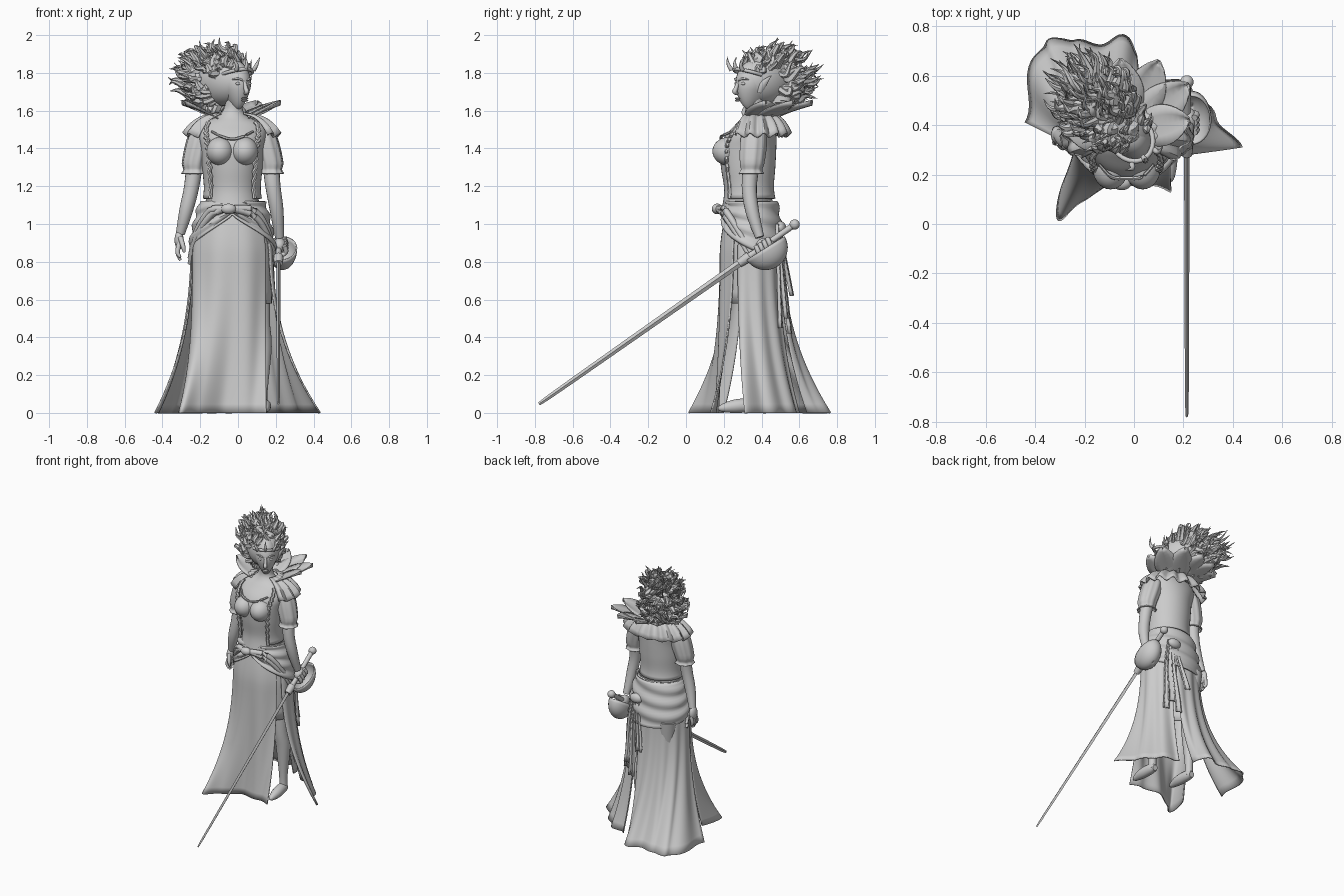
import bpy, bmesh, math, random
from mathutils import Vector, Matrix

random.seed(4)
cube = bpy.data.objects.get("Cube")
if cube:
    bpy.data.objects.remove(cube)

clay = bpy.data.materials.new("clay_grey")
clay.use_nodes = True
clay.diffuse_color = (0.6, 0.6, 0.6, 1)
clay.node_tree.nodes["Principled BSDF"].inputs["Base Color"].default_value = clay.diffuse_color
TAU = math.tau


def spline(pts, n):
    """Catmull-Rom through tuples of any length, n samples per span."""
    p = [pts[0]] + list(pts) + [pts[-1]]
    out = []
    for i in range(1, len(p) - 2):
        for k in range(n):
            t = k / n
            out.append(tuple(b + t / 2 * (c - a + t * (2 * a - 5 * b + 4 * c - d + t * (3 * (b - c) + d - a)))
                             for a, b, c, d in zip(p[i - 1], p[i], p[i + 1], p[i + 2])))
    return out + [tuple(pts[-1])]


def grid(bm, rows, closed=False, caps=False):
    vs = [[bm.verts.new(p) for p in r] for r in rows]
    n = len(vs[0])
    for a, b in zip(vs, vs[1:]):
        for j in range(n if closed else n - 1):
            k = (j + 1) % n
            bm.faces.new((a[j], a[k], b[k], b[j]))
    if caps:
        bm.faces.new(vs[0])
        bm.faces.new(vs[-1])


def finish(name, bm, thick=0.0):
    bmesh.ops.recalc_face_normals(bm, faces=bm.faces)
    me = bpy.data.meshes.new(name)
    bm.to_mesh(me)
    bm.free()
    ob = bpy.data.objects.new(name, me)
    bpy.context.collection.objects.link(ob)
    me.materials.append(clay)
    if thick:
        mod = ob.modifiers.new("thickness", "SOLIDIFY")
        mod.thickness, mod.offset = thick, 0
    bpy.ops.object.select_all(action="DESELECT")
    ob.select_set(True)
    bpy.context.view_layer.objects.active = ob
    bpy.ops.object.shade_smooth_by_angle(angle=math.radians(50))
    return ob


def tube(bm, pts, sides=8, n=4, flat=1.0):
    """Tapered tube along (x, y, z, radius) points."""
    path = spline(pts, n)
    c = [Vector(p[:3]) for p in path]
    rows = []
    for i, p in enumerate(path):
        t = (c[min(i + 1, len(c) - 1)] - c[max(i - 1, 0)]).normalized()
        ref = Vector((1, 0, 0)) if abs(t.x) < 0.8 else Vector((0, 1, 0))
        u = t.cross(ref).normalized()
        v = t.cross(u)
        r = max(p[3], 0.0008)
        rows.append([c[i] + r * (u * math.cos(TAU * k / sides) + v * flat * math.sin(TAU * k / sides))
                     for k in range(sides)])
    grid(bm, rows, True, True)


def tubes(name, paths, **kw):
    bm = bmesh.new()
    for p in paths:
        tube(bm, p, **kw)
    return finish(name, bm)


def ball(name, centre, size, turn=0.0, shape=None):
    bm = bmesh.new()
    bmesh.ops.create_uvsphere(bm, u_segments=28, v_segments=18, radius=1)
    for v in bm.verts:
        if shape:
            shape(v.co)
        v.co = Matrix.Rotation(turn, 3, "Z") @ (v.co * Vector(size)) + Vector(centre)
    return finish(name, bm)


def oval(ring, a, grow=0.0):
    z, x, y, rx, ry = ring
    return Vector((x + (rx + grow) * math.cos(a), y + (ry + grow) * math.sin(a), z))


# Torso and neck: (z, x, y, half width, half depth)
TORSO = [(1.08, -.03, .33, .15, .14), (1.18, -.03, .325, .133, .123), (1.3, -.03, .32, .142, .135),
         (1.4, -.03, .32, .15, .14), (1.47, -.03, .335, .165, .125), (1.53, -.03, .355, .155, .09),
         (1.57, -.03, .365, .08, .065), (1.61, -.025, .365, .05, .05), (1.68, -.015, .36, .045, .05)]
rings = spline(TORSO, 5)
bm = bmesh.new()
grid(bm, [[oval(r, TAU * k / 40) for k in range(40)] for r in rings], True, True)
finish("torso", bm)
for side, x in (("left", .035), ("right", -.095)):
    ball("bust_" + side, (x, .225, 1.385), (.072, .085, .075))

# Open vest with ruffled front edges
front = -math.pi / 2
span = [front + .85 + (TAU - 1.7) * k / 32 for k in range(33)]
bm = bmesh.new()
vest = [r for r in rings if 1.12 < r[0] < 1.54]
grid(bm, [[oval(r, a, .012) for a in span] for r in vest])
finish("vest", bm, .012)
edges = []
for a in (span[0], span[-1]):
    edges.append([(*(oval(r, a, .018) + Vector((.008 * math.sin(3 * i), 0, 0))), .011)
                  for i, r in enumerate(vest)])
tubes("vest_ruffle", edges, sides=6, n=2)
tubes("bodice_trim", [[(-.14, .24, 1.49, .006), (-.09, .19, 1.465, .008), (-.03, .185, 1.45, .008),
                       (.03, .19, 1.465, .008), (.08, .24, 1.49, .006)]], sides=6)

# Arms, puffed sleeves and hands
ARMS = {"right": [(-.19, .36, 1.49, .05), (-.225, .35, 1.35, .046), (-.245, .34, 1.2, .04),
                  (-.275, .34, 1.07, .036), (-.305, .36, .95, .024)],
        "left": [(.13, .36, 1.49, .05), (.168, .35, 1.35, .046), (.185, .335, 1.2, .04),
                 (.205, .35, 1.07, .036), (.22, .39, .93, .024)]}
for side, arm in ARMS.items():
    tubes(side + "_arm", [arm], sides=16)
    (x0, y0, z0, _), (x1, y1, z1, _) = arm[:2]
    dx = x1 - x0
    bm = bmesh.new()
    rows = []
    for t, r in spline([(-.05, .045), (.1, .062), (.6, .066), (1.2, .06), (1.45, .052), (1.6, .064)], 3):
        rows.append([Vector((x0 + dx * min(t, 1.2) + r * math.cos(a) * f, y0 - .01 * t + r * math.sin(a) * f,
                             z0 + (z1 - z0) * t))
                     for a, f in ((TAU * k / 36, 1 + .05 * math.sin(TAU * k / 4)) for k in range(36))])
    grid(bm, rows, True)
    finish(side + "_sleeve", bm, .008)
ball("right_palm", (-.312, .36, .915), (.024, .036, .05))
tubes("right_fingers", [[(-.31, y, .9, .013), (-.32, y - .005, .85, .012), (-.305, y - .01, .8 + abs(y - .36), .007)]
                        for y in (.335, .352, .369, .386)] +
      [[(-.305, .33, .93, .014), (-.29, .31, .88, .012), (-.285, .31, .85, .007)]], sides=8)
ball("left_fist", (.22, .42, .885), (.035, .05, .042))
tubes("left_fingers", [[(.245, .4 + d, .905 + .7 * d, .013), (.253, .415 + d, .87 + .7 * d, .013),
                        (.215, .42 + d, .85 + .7 * d, .011)] for d in (-.03, -.01, .01, .03)], sides=8)

# Sword
def on_sword(y, r):
    return (.214, y, .06 + .702 * (y + .76), r)
tubes("sword_blade", [[on_sword(-.76, .002), on_sword(-.73, .012), on_sword(-.2, .016), on_sword(.34, .019)]],
      sides=4, n=3, flat=.6)
tubes("sword_grip", [[on_sword(.28, .022), on_sword(.33, .026), on_sword(.36, .016), on_sword(.56, .016)]], sides=12)
ball("sword_pommel", on_sword(.575, 0)[:3], (.027, .027, .027))
bm = bmesh.new()
tilt = Matrix.Rotation(math.radians(32), 3, "X")
grid(bm, [[Vector((.235, .42, .875)) + tilt @ Vector((.075 * math.sin(e) * math.cos(a), .115 * math.sin(e) * math.sin(a),
          -.115 * math.cos(e))) for a in (TAU * k / 28 for k in range(28))] for e in (.02 + .17 * j for j in range(10))], True)
finish("sword_guard", bm, .008)

# Skirt panels flaring from hip oval to hem outline
def hip(z, a, grow=0.0):
    s = 1 - .28 * max(0, min(1, (z - .85) / .28)) ** 1.4
    return oval((z, -.03, .345, .215 * s, .165 * s), a, grow)


def panel(name, hem, a0, a1, folds, top=1.12):
    outline = spline(hem, 10)
    n = len(outline) - 1
    rows = []
    for i in range(25):
        z = top * (1 - i / 24)
        w = max(0, (.9 - z) / .9) ** 2.3
        row = []
        for j, (x, y) in enumerate(outline):
            a = math.radians(a0 + (a1 - a0) * j / n)
            p = hip(z, a).lerp(Vector((x, y, z)), w)
            amp = .012 * (1 - z / top) * math.sin(folds * TAU * j / n)
            row.append(p + Vector((math.cos(a), math.sin(a), 0)) * amp)
        rows.append(row)
    bm = bmesh.new()
    grid(bm, rows)
    finish(name, bm, .008)


panel("front_skirt", [(-.27, .2), (-.31, .01), (-.21, .1), (-.08, .16), (.05, .16), (.15, .13)], -165, -35, 3)
panel("left_skirt", [(.435, .31), (.33, .43), (.23, .55), (.1, .6)], -25, 62, 3)
panel("back_skirt", [(.01, .64), (-.02, .75), (-.17, .73), (-.3, .75), (-.4, .68), (-.44, .41)], 70, 192, 5)
bm = bmesh.new()
grid(bm, [[hip(1.12 - .06 * i, TAU * k / 40, -.008) for k in range(40)] for i in range(10)], True)
finish("underskirt", bm, .006)

# Hip sash, wrapped with a swept lower edge and pleats
bm = bmesh.new()
rows = []
for i in range(19):
    t = i / 18
    row = []
    for k in range(64):
        a = TAU * k / 64
        drop = .07 + .25 * (.5 + .5 * math.sin(a)) ** .45
        row.append(hip(1.12 - drop * t, a, .012 + .007 * math.sin(t * 20 + 2 * math.cos(a))))
    rows.append(row)
grid(bm, rows, True)
finish("hip_sash", bm, .01)
ball("sash_knot", (-.05, .165, 1.08), (.04, .028, .028))
tubes("sash_folds", [[(-.05 + s * .03, .175, 1.08, .02), (-.03 + s * .12, .21, 1.07 - d, .018),
                      (-.03 + s * .19, .28, .96 - d, .016), (-.03 + s * .225, .36, .82 - d, .012)]
                     for s in (-1, 1) for d in (0, .03)], sides=8)

# Ribbons hanging at the back
bm = bmesh.new()
for x0, x1, y, z in ((.05, .1, .55, .42), (.09, .15, .53, .5), (-.02, .03, .56, .62), (.12, .17, .5, .45)):
    grid(bm, [[Vector((.06 + (x - .06) * (.4 + .6 * t) + .01 * math.sin(5 * t), .485 + (y - .485) * t + .008 * math.sin(s * 7),
                       1 + (z - 1) * t)) for s, x in ((q, x0 + (x1 - x0) * q) for q in (0, .25, .5, .75, 1))]
              for t in (i / 12 for i in range(13))])
finish("back_ribbons", bm, .01)
ball("back_knot", (.06, .5, .98), (.05, .03, .035))

# Legs and shoes
for side, x, y in (("left", .13, .31), ("right", -.12, .4)):
    tubes(side + "_leg", [[(x - .03, y + .03, .85, .075), (x - .01, y + .02, .5, .05), (x, y + .04, .35, .05),
                           (x, y + .04, .12, .028), (x, y + .04, .03, .03)]], sides=14)
    tubes(side + "_shoe", [[(x, y + .07, .03, .02), (x, y + .03, .04, .035), (x + .01, y - .05, .035, .036),
                            (x + .015, y - .12, .025, .02), (x + .015, y - .14, .02, .006)]], sides=12)

# Ruffled shoulder cape and standing petal collar
bm = bmesh.new()
rows = []
for i in range(9):
    t = i / 8
    row = []
    for k in range(73):
        a = math.radians(-42 + 264 * k / 72)
        wave = .012 * t * math.sin(k * .95)
        row.append(Vector((-.03 + (.08 + .17 * t + wave) * math.cos(a), .375 + (.07 + .1 * t + wave) * math.sin(a),
                           1.585 - .035 * t - .08 * t ** 3 + wave)))
    rows.append(row)
grid(bm, rows)
finish("shoulder_cape", bm, .01)
bm = bmesh.new()
for deg, size in ((12, .21), (38, .27), (66, .27), (95, .25), (124, .25), (152, .25), (176, .2)):
    turn = Matrix.Rotation(math.radians(deg), 3, "Z")
    rows = []
    for i in range(11):
        t = i / 10
        w = .085 * max(.02, math.sin(math.pi * (.12 + .88 * t))) ** .7
        rows.append([Vector((-.03, .37, 1.54)) + turn @ Vector((.05 + size * t, s * w, .09 * t ** .8 + .025 * s * s * t))
                     for s in (-1, -.5, 0, .5, 1)])
    grid(bm, rows)
finish("petal_collar", bm, .006)

# Head, turned toward its left
def skull(co):
    if co.z < 0:
        co.x *= 1 + .42 * co.z
        co.y = co.y * (1 + .3 * co.z) + .22 * co.z * (1 if co.y < 0 else .2)
TURN = math.radians(32)
HEAD = Vector((-.015, .355, 1.735))
def at(x, y, z):
    return HEAD + Matrix.Rotation(TURN, 3, "Z") @ Vector((x, y, z))
ball("head", HEAD, (.078, .1, .13), TURN, skull)
tubes("nose", [[(*at(0, -.092, .02), .009), (*at(0, -.108, -.02), .012), (*at(0, -.115, -.035), .013),
                (*at(0, -.098, -.046), .008)]])
for z in (-.07, -.081):
    ball("lip", at(0, -.097, z), (.021, .009, .006), TURN)
for s in (-1, 1):
    ball("eye", at(s * .032, -.083, .008), (.016, .01, .009), TURN)
    tubes("brow", [[(*at(s * .012, -.099, .024), .004), (*at(s * .035, -.09, .034), .006), (*at(s * .06, -.064, .03), .003)]])
    tubes("ear", [[(*at(s * .07, -.005, -.04), .012), (*at(s * .085, .005, 0), .02), (*at(s * .125, .035, .05), .002)]], flat=.5)
tubes("tiara", [[(*at(.085 * math.cos(a), -.106 * math.sin(a), .055 + .03 * math.sin(a)), .01)
                 for a in (math.pi * k / 10 for k in range(11))]] +
      [[(*at(s * .03, -.1, .08), .012), (*at(s * .035, -.115, .11), .009), (*at(s * .05, -.105, .15), .001)]
       for s in (-1.8, 0, 1.8)])

# Windswept hair: a core mass covered with curling locks
WIND, CROSS, UP = Vector((-.707, .707, 0)), Vector((.707, .707, 0)), Vector((0, 0, 1))
def spread(d, centre, along, across, high):
    return Vector(centre) + WIND * d.x * along + CROSS * d.y * across + UP * d.z * high
ball("hair_core", (-.085, .425, 1.76), (.18, .115, .135), math.radians(135))
locks = []
while len(locks) < 190:
    d = Vector([random.gauss(0, 1) for _ in range(3)]).normalized()
    if d.x < -.75 or (d.x < -.05 and d.z < .35):
        continue
    root = spread(d, (-.08, .42, 1.755), .16, .1, .125)
    tip = spread(d, (-.145, .485, 1.775), .29, .2, .19).lerp(root, random.uniform(0, .45))
    tip += UP * random.uniform(-.01, .035)
    swing = (CROSS * random.uniform(-1, 1) + UP * random.uniform(-1, 1)) * .028
    r = random.uniform(.015, .028)
    locks.append([(*root, r), (*(root.lerp(tip, .33) + swing - UP * .015), r * .95),
                  (*(root.lerp(tip, .7) - swing * .8), r * .5), (*(tip + swing * .5), .001)])
tubes("hair_locks", locks, sides=6, n=4)
